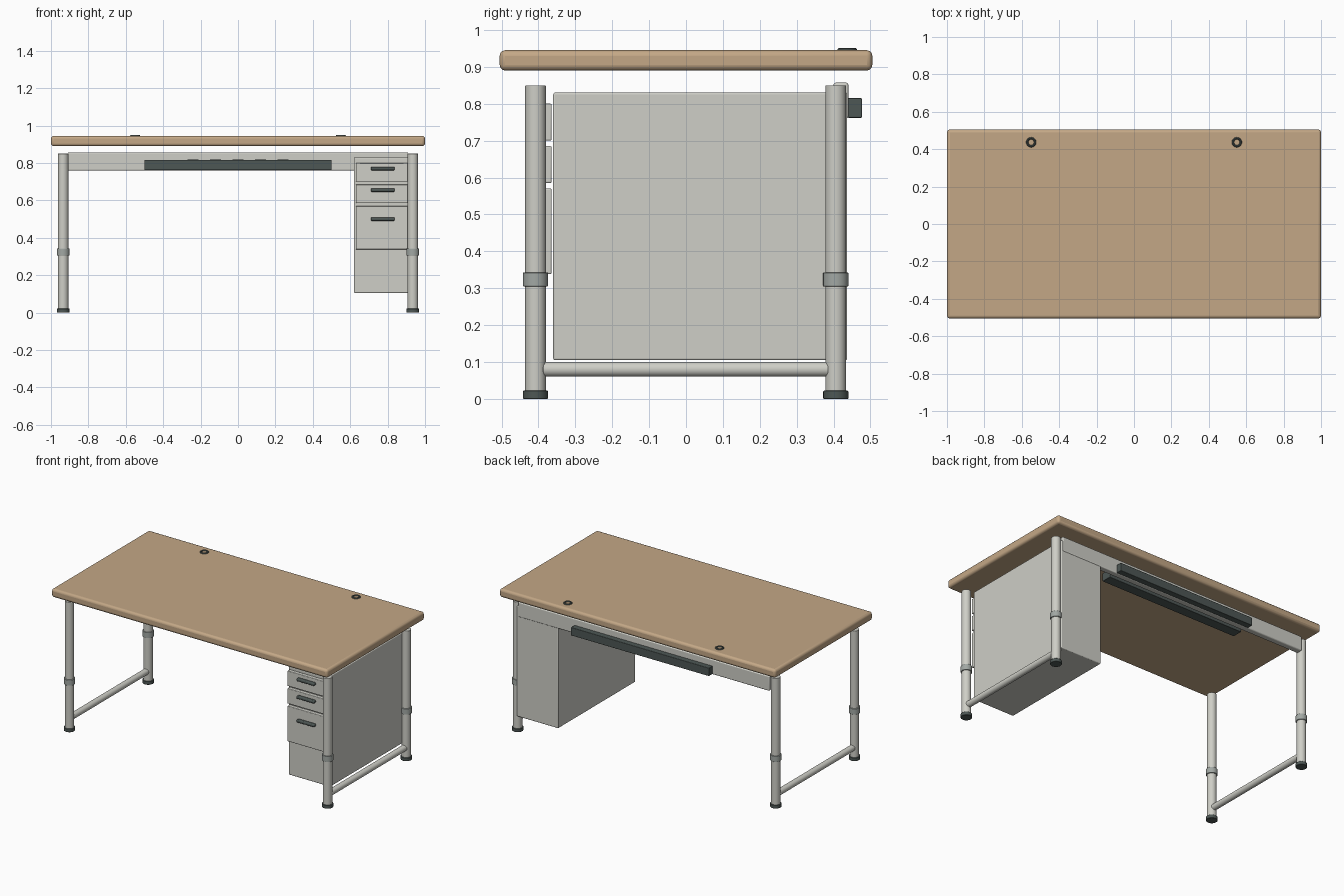
import bpy
import math
from mathutils import Vector

cube = bpy.data.objects.get("Cube")
if cube:
    bpy.data.objects.remove(cube, do_unlink=True)


def material(name, color):
    mat = bpy.data.materials.new(name)
    mat.use_nodes = True
    mat.diffuse_color = (*color, 1)
    mat.node_tree.nodes["Principled BSDF"].inputs["Base Color"].default_value = (*color, 1)
    return mat


WOOD = material("tan wood", (0.55, 0.39, 0.24))
PAINT = material("light grey paint", (0.62, 0.62, 0.57))
STEEL = material("mid grey steel", (0.36, 0.39, 0.37))
DARK = material("dark grey plastic", (0.075, 0.095, 0.09))


def finish(name, mat, bevel=0, segments=3):
    """Name and colour the active object, round its edges and shade it smooth."""
    ob = bpy.context.object
    ob.name = name
    ob.data.materials.append(mat)
    if bevel:
        mod = ob.modifiers.new("rounded edges", 'BEVEL')
        mod.width, mod.segments = bevel, segments
        mod.limit_method = 'ANGLE'
    bpy.ops.object.shade_smooth_by_angle(angle=math.radians(35))
    return ob


def box(name, xs, ys, zs, mat, bevel=0.004):
    low, high = Vector((xs[0], ys[0], zs[0])), Vector((xs[1], ys[1], zs[1]))
    bpy.ops.mesh.primitive_cube_add(size=1, location=(low + high) / 2)
    bpy.context.object.scale = high - low
    bpy.ops.object.transform_apply(location=False, rotation=False, scale=True)
    return finish(name, mat, bevel)


def rod(name, start, end, radius, mat, bevel=0.002):
    start, end = Vector(start), Vector(end)
    axis = end - start
    bpy.ops.mesh.primitive_cylinder_add(
        vertices=32, radius=radius, depth=axis.length, location=(start + end) / 2,
        rotation=axis.to_track_quat('Z', 'Y').to_euler())
    return finish(name, mat, bevel, 2)


# Desk top with soft edges
box("desk_top", (-1, 1), (-0.505, 0.505), (0.89, 0.945), WOOD, 0.015)

for side, x in (("left", 0.935), ("right", -0.935)):
    # Legs with collars and feet
    for end, y in (("front", -0.408), ("back", 0.406)):
        label = f"{end}_{side}"
        rod(f"{label}_leg", (x, y, 0.01), (x, y, 0.85), 0.028, PAINT)
        rod(f"{label}_collar", (x, y, 0.305), (x, y, 0.343), 0.034, STEEL)
        rod(f"{label}_foot", (x, y, 0), (x, y, 0.022), 0.034, DARK)
    # Low rail joining the legs
    rod(f"{side}_rail", (x, -0.388, 0.08), (x, 0.386, 0.08), 0.02, PAINT)
    # Cable grommet in the top
    bpy.ops.mesh.primitive_torus_add(
        major_radius=0.021, minor_radius=0.006, major_segments=32, minor_segments=10,
        location=(math.copysign(0.55, x), 0.437, 0.945))
    finish(f"{side}_grommet", DARK)

# Back beam with a cable tray on each face
box("back_beam", (-0.91, 0.91), (0.4, 0.44), (0.76, 0.857), PAINT, 0.006)
box("back_tray", (-0.5, 0.5), (0.438, 0.477), (0.762, 0.815), DARK, 0.003)
box("inner_tray", (-0.5, 0.5), (0.31, 0.377), (0.762, 0.817), DARK, 0.003)
for i in range(5):
    x = (i - 2) * 0.12
    box(f"socket_{i + 1}", (x - 0.03, x + 0.03), (0.325, 0.362), (0.816, 0.82), DARK, 0)

# Drawer unit
box("drawer_unit", (0.62, 0.92), (-0.36, 0.437), (0.105, 0.83), PAINT, 0.005)
for label, low, high, grip in (("top", 0.7, 0.8, 0.77), ("middle", 0.585, 0.685, 0.655),
                               ("bottom", 0.338, 0.57, 0.5)):
    box(f"{label}_drawer", (0.63, 0.91), (-0.39, -0.364), (low, high), PAINT)
    box(f"{label}_handle", (0.71, 0.838), (-0.412, -0.388), (grip - 0.009, grip + 0.009), DARK, 0.006)
